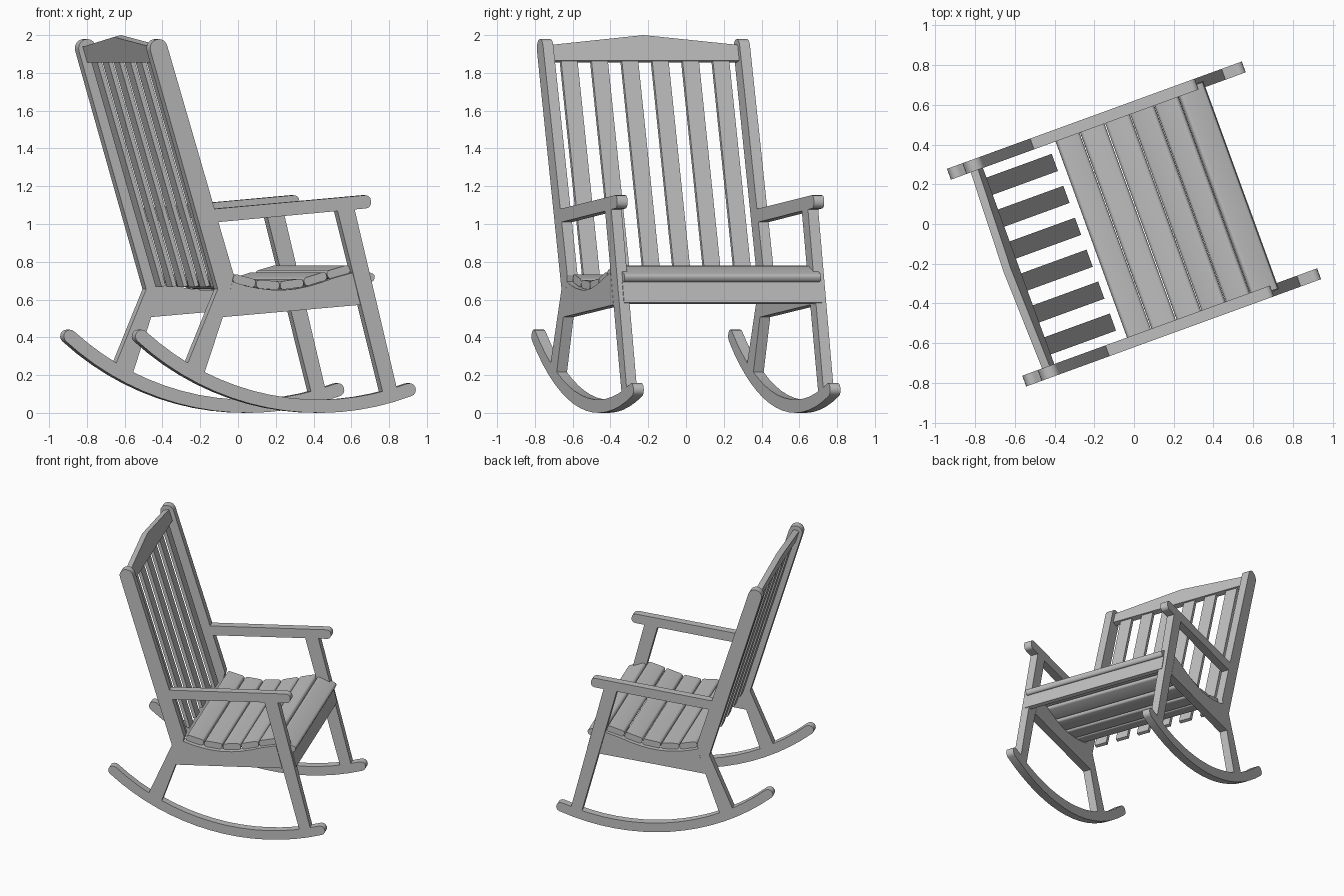
import bpy, bmesh
from math import radians, sin, cos, hypot

if "Cube" in bpy.data.objects:
    bpy.data.objects.remove(bpy.data.objects["Cube"])

wood = bpy.data.materials.new("grey_wood")
wood.use_nodes = True
GREY = (0.52, 0.52, 0.52, 1)
wood.diffuse_color = GREY
wood.node_tree.nodes["Principled BSDF"].inputs["Base Color"].default_value = GREY

TURN = radians(20)          # the chair stands turned about the vertical
INNER, OUTER = 0.525, 0.583  # thickness range of each side frame
parts = []


def arc(cx, cz, r, start, end, steps):
    """Points on a circle in the side plane, angles in degrees."""
    angles = [radians(start + (end - start) * i / steps) for i in range(steps + 1)]
    return [(cx + r * cos(a), cz + r * sin(a)) for a in angles]


def bar(p, q, width, r=0):
    """Outline of a straight bar from p to q with corner radius r."""
    length = hypot(q[0] - p[0], q[1] - p[1])
    d = ((q[0] - p[0]) / length, (q[1] - p[1]) / length)
    h = width / 2 - r
    corners = [(length - r, -h, -90), (length - r, h, 0), (r, h, 90), (r, -h, 180)]
    flat = []
    for a, b, start in corners:
        flat += arc(a, b, r, start, start + 90, 4) if r else [(a, b)]
    return [(p[0] + d[0] * a - d[1] * b, p[1] + d[1] * a + d[0] * b) for a, b in flat]


def plate(name, outline, v0, v1, mirror=False):
    """Extrude a side-plane outline across the chair from v0 to v1."""
    bm = bmesh.new()
    face = bm.faces.new([bm.verts.new((u, v0, z)) for u, z in outline])
    ext = bmesh.ops.extrude_face_region(bm, geom=[face])
    moved = [g for g in ext["geom"] if isinstance(g, bmesh.types.BMVert)]
    bmesh.ops.translate(bm, verts=moved, vec=(0, v1 - v0, 0))
    return finish(name, bm, mirror)


def finish(name, bm, mirror=False):
    bmesh.ops.remove_doubles(bm, verts=bm.verts, dist=0.0005)
    bmesh.ops.recalc_face_normals(bm, faces=bm.faces)
    mesh = bpy.data.meshes.new(name)
    bm.to_mesh(mesh)
    bm.free()
    mesh.materials.append(wood)
    ob = bpy.data.objects.new(name, mesh)
    bpy.context.collection.objects.link(ob)
    ob.rotation_euler.z = TURN
    if mirror:
        mod = ob.modifiers.new("Mirror", "MIRROR")
        mod.use_axis = (False, True, False)
    parts.append(ob)
    return ob


# Rockers: curved bars with round ends
RU, RZ, R, T = 0.245, 1.57, 1.57, 0.07
A0, A1 = 229.35, 289.4
mid = R - T / 2
end0 = arc(RU, RZ, mid, A0, A0, 1)[0]
end1 = arc(RU, RZ, mid, A1, A1, 1)[0]
rocker = (arc(RU, RZ, R, A0, A1, 16) + arc(*end1, T / 2, A1, A1 + 180, 8)
          + arc(RU, RZ, R - T, A1, A0, 16) + arc(*end0, T / 2, A0 + 180, A0 + 360, 8))
plate("rockers", rocker, INNER, OUTER, True)

# Back posts with the kinked rear legs
post = arc(-0.658, 1.93, 0.049, 197, 17, 10) + [
    (-0.236, 0.73), (-0.27, 0.586), (-0.40, 0.214), (-0.495, 0.263), (-0.326, 0.655)]
plate("back_posts_and_rear_legs", post, INNER, OUTER, True)

# Front legs
front_leg = [(0.349, 1.069), (0.445, 1.077), (0.682, 0.133), (0.603, 0.111)]
plate("front_legs", front_leg, INNER, OUTER, True)

# Armrests with a rounded front end
arm = bar((-0.335, 1.045), (0.537, 1.12), 0.07, 0.03)
arm = [p for p in arm if p[0] > 0] + [(-0.345, 1.08), (-0.323, 1.01)]
plate("armrests", arm, INNER, OUTER, True)

# Side rails with a dished top edge
rail = [(-0.30, 0.507), (-0.27, 0.586), (-0.244, 0.695), (-0.17, 0.673), (-0.10, 0.66),
        (-0.03, 0.652), (0.04, 0.65), (0.11, 0.656), (0.18, 0.669), (0.25, 0.688),
        (0.33, 0.715), (0.433, 0.742), (0.478, 0.572)]
plate("side_rails", rail, INNER, OUTER, True)

# Seat slats following the dished rails
steps = [(-0.23, 0.715), (-0.10, 0.683), (0.035, 0.673), (0.17, 0.690),
         (0.30, 0.728), (0.43, 0.764), (0.569, 0.708)]
for i, (p, q) in enumerate(zip(steps, steps[1:])):
    du, dz = (q[0] - p[0]) * 0.02, (q[1] - p[1]) * 0.02
    outline = bar((p[0] + du, p[1] + dz), (q[0] - du, q[1] - dz), 0.045, 0.018)
    plate(f"seat_slat_{i + 1}", outline, -0.553, 0.553)

# Front apron below the seat
plate("front_apron", bar((0.559, 0.58), (0.532, 0.69), 0.03), -0.557, 0.557)

# Upright back slats
for i in range(6):
    v = (i - 2.5) * 0.171
    plate(f"back_slat_{i + 1}", bar((-0.28, 0.67), (-0.648, 1.88), 0.024), v - 0.046, v + 0.046)


# Peaked crest rail, leaning with the posts
def lean(z):
    return -0.658 - 0.305 * (z - 1.93)


bm = bmesh.new()
shape = [(-0.53, 1.865), (0.53, 1.865), (0.53, 1.948), (0, 2.0), (-0.53, 1.948)]
front = bm.faces.new([bm.verts.new((lean(z) + 0.02, v, z)) for v, z in shape])
ext = bmesh.ops.extrude_face_region(bm, geom=[front])
back = [g for g in ext["geom"] if isinstance(g, bmesh.types.BMVert)]
bmesh.ops.translate(bm, verts=back, vec=(-0.04, 0, -0.01))
finish("crest_rail", bm)

# Smooth the rounded ends, keep the edges crisp
bpy.ops.object.select_all(action="DESELECT")
for ob in parts:
    ob.select_set(True)
bpy.context.view_layer.objects.active = parts[0]
bpy.ops.object.shade_smooth_by_angle(angle=radians(30))
